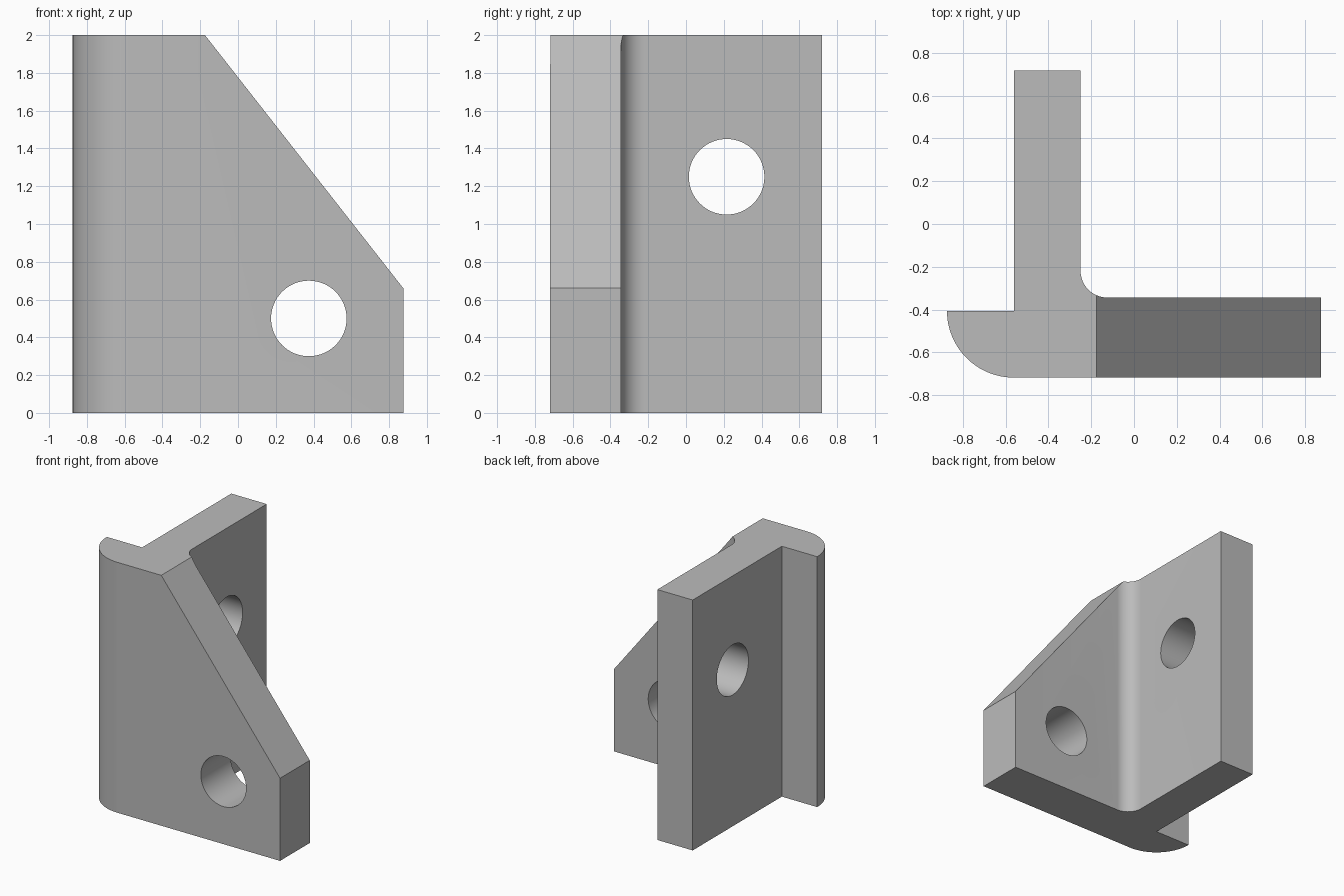
import bpy, bmesh
from math import pi, cos, sin, radians
from mathutils import Vector, Matrix

if "Cube" in bpy.data.objects:
    bpy.data.objects.remove(bpy.data.objects["Cube"], do_unlink=True)

grey = bpy.data.materials.new("plain grey")
grey.use_nodes = True
grey.diffuse_color = (0.5, 0.5, 0.5, 1)
grey.node_tree.nodes["Principled BSDF"].inputs["Base Color"].default_value = (0.5, 0.5, 0.5, 1)


def make_object(name, bm):
    bmesh.ops.recalc_face_normals(bm, faces=bm.faces)
    mesh = bpy.data.meshes.new(name)
    bm.to_mesh(mesh)
    bm.free()
    mesh.materials.append(grey)
    obj = bpy.data.objects.new(name, mesh)
    bpy.context.collection.objects.link(obj)
    return obj


def arc(cx, cy, r, start, end, steps):
    angles = [radians(start + (end - start) * i / steps) for i in range(steps + 1)]
    return [(cx + r * cos(a), cy + r * sin(a)) for a in angles]


def hole_cutter(name, centre, axis):
    bm = bmesh.new()
    turn = Vector((0, 0, 1)).rotation_difference(Vector(axis)).to_matrix().to_4x4()
    bmesh.ops.create_cone(bm, cap_ends=True, segments=64, radius1=0.2, radius2=0.2,
                          depth=0.8, matrix=Matrix.Translation(centre) @ turn)
    obj = make_object(name, bm)
    obj.hide_render = True
    obj.hide_set(True)
    return obj


# Plan profile: plate, inner fillet, web and rounded lip
front, back, right, left = -0.719, 0.719, -0.875, 0.875
plate_back, web_right, web_left, lip_back = -0.344, -0.5625, -0.25, -0.406
profile = [(left, front), (left, plate_back)]
profile += arc(web_left + 0.125, plate_back + 0.125, 0.125, 270, 180, 16)
profile += [(web_left, back), (web_right, back), (web_right, lip_back)]
profile += arc(web_right, lip_back, 0.3125, 180, 270, 24)

# Bracket body, extruded upward
bm = bmesh.new()
base = bm.faces.new([bm.verts.new((x, y, 0)) for x, y in profile])
top = bmesh.ops.extrude_face_region(bm, geom=[base])["geom"]
bmesh.ops.translate(bm, vec=(0, 0, 2),
                    verts=[v for v in top if isinstance(v, bmesh.types.BMVert)])

# Sloping edge of the plate
start, end = Vector((-0.175, 0, 2)), Vector((left, 0, 0.66))
normal = Vector((start.z - end.z, 0, end.x - start.x))
cut = bmesh.ops.bisect_plane(bm, geom=bm.verts[:] + bm.edges[:] + bm.faces[:],
                             plane_co=start, plane_no=normal, clear_outer=True)
rim = [e for e in cut["geom_cut"] if isinstance(e, bmesh.types.BMEdge)]
bmesh.ops.holes_fill(bm, edges=rim, sides=0)
bracket = make_object("bracket", bm)

# Round holes through the plate and the web
for name, centre, axis in (("plate_hole_cutter", (0.375, -0.53, 0.5), (0, 1, 0)),
                           ("web_hole_cutter", (-0.406, 0.215, 1.25), (1, 0, 0))):
    cutter = hole_cutter(name, centre, axis)
    mod = bracket.modifiers.new(name, "BOOLEAN")
    mod.operation = "DIFFERENCE"
    mod.solver = "EXACT"
    mod.object = cutter
    bpy.context.view_layer.objects.active = bracket
    bpy.ops.object.modifier_apply(modifier=mod.name)
    bpy.data.objects.remove(cutter, do_unlink=True)

# Smooth curves, sharp edges
bpy.ops.object.select_all(action="DESELECT")
bracket.select_set(True)
bpy.context.view_layer.objects.active = bracket
bpy.ops.object.shade_smooth_by_angle(angle=pi / 6)
